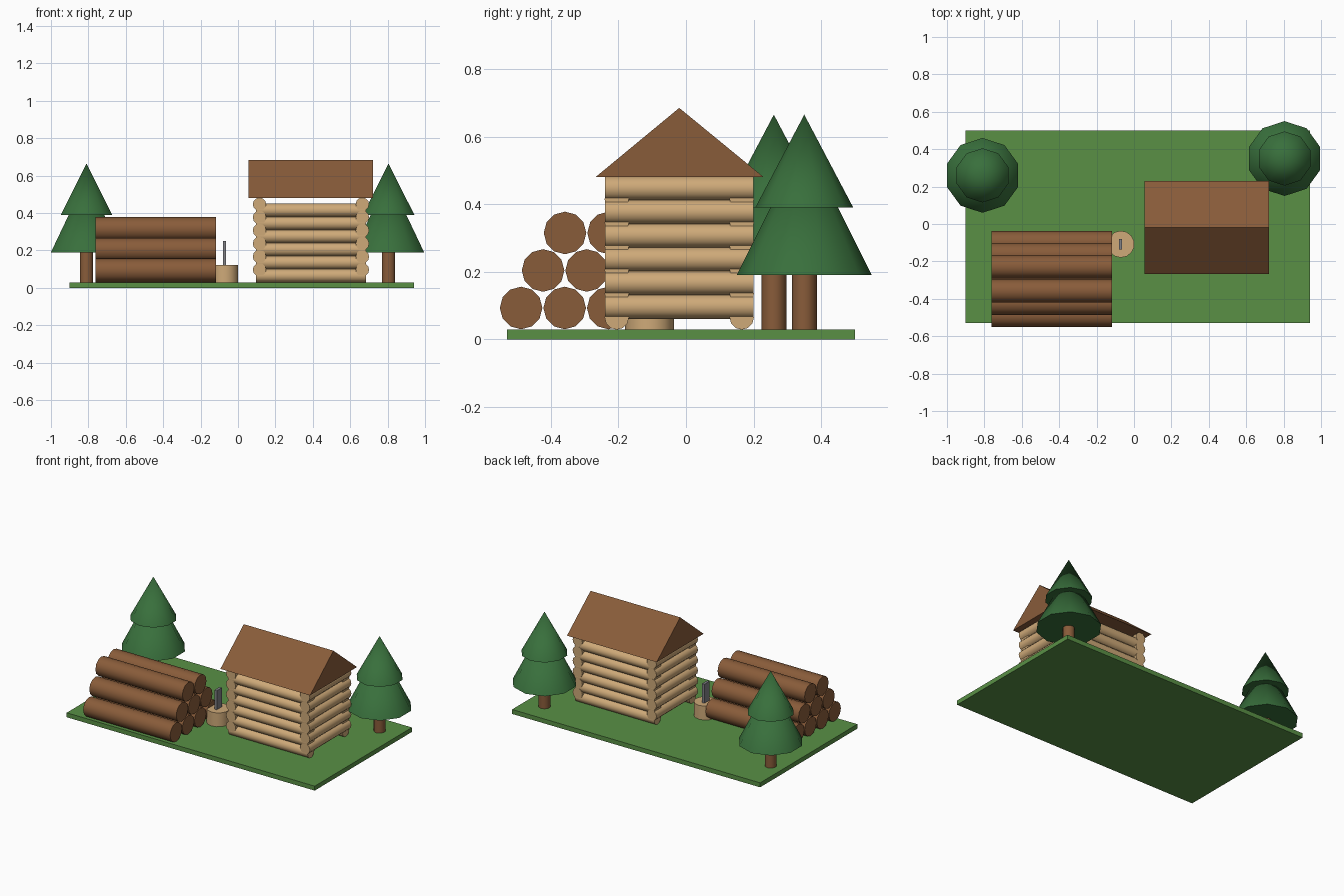
import bpy, bmesh, math
from mathutils import Matrix, Vector

if "Cube" in bpy.data.objects:
    bpy.data.objects.remove(bpy.data.objects["Cube"])


def material(name, rgb):
    m = bpy.data.materials.new(name)
    m.diffuse_color = (*rgb, 1)
    m.use_nodes = True
    m.node_tree.nodes["Principled BSDF"].inputs["Base Color"].default_value = m.diffuse_color
    return m


GRASS = material("grass", (0.10, 0.28, 0.06))
BARK = material("bark", (0.25, 0.107, 0.042))
TIMBER = material("timber", (0.62, 0.40, 0.19))
LEAF = material("foliage", (0.04, 0.16, 0.045))
STEEL = material("steel", (0.22, 0.22, 0.24))


def finish(name, bm, mat, smooth=False):
    bmesh.ops.recalc_face_normals(bm, faces=bm.faces)
    me = bpy.data.meshes.new(name)
    bm.to_mesh(me)
    bm.free()
    me.materials.append(mat)
    ob = bpy.data.objects.new(name, me)
    bpy.context.collection.objects.link(ob)
    if smooth:
        bpy.ops.object.select_all(action='DESELECT')
        ob.select_set(True)
        bpy.context.view_layer.objects.active = ob
        bpy.ops.object.shade_smooth_by_angle(angle=math.radians(40))
    return ob


def box(name, lo, hi, mat):
    lo, hi = Vector(lo), Vector(hi)
    bm = bmesh.new()
    bmesh.ops.create_cube(bm, size=1, matrix=Matrix.Translation((lo + hi) / 2)
                          @ Matrix.Diagonal((*(hi - lo), 1)))
    return finish(name, bm, mat)


def round_part(name, start, end, r1, r2, mat, sides):
    """Cylinder or cone running from start to end."""
    start, end = Vector(start), Vector(end)
    axis = end - start
    rot = {0: Matrix.Rotation(math.pi / 2, 4, 'Y'),
           1: Matrix.Rotation(-math.pi / 2, 4, 'X'),
           2: Matrix.Identity(4)}[max(range(3), key=lambda i: abs(axis[i]))]
    bm = bmesh.new()
    bmesh.ops.create_cone(bm, cap_ends=True, segments=sides, radius1=r1, radius2=r2,
                          depth=axis.length,
                          matrix=Matrix.Translation((start + end) / 2) @ rot)
    return finish(name, bm, mat, True)


# Ground slab
box("ground", (-0.90, -0.53, 0), (0.94, 0.50, 0.03), GRASS)

# Trees: trunk and two stacked cones
for side, x, y in (("left", -0.81, 0.26), ("right", 0.805, 0.35)):
    round_part(f"{side}_tree_trunk", (x, y, 0.03), (x, y, 0.21), 0.037, 0.037, BARK, 10)
    round_part(f"{side}_tree_lower_branches", (x, y, 0.19), (x, y, 0.59), 0.20, 0, LEAF, 10)
    round_part(f"{side}_tree_upper_branches", (x, y, 0.39), (x, y, 0.665), 0.145, 0, LEAF, 10)

# Log pile: rows of 4, 3 and 2
for row, count in enumerate((4, 3, 2)):
    for i in range(count):
        y, z = -0.488 + 0.065 * row + 0.129 * i, 0.093 + 0.111 * row
        round_part(f"pile_log_{row}_{i}", (-0.763, y, z), (-0.118, y, z),
                   0.063, 0.063, BARK, 12)

# Chopping stump with blade standing in it
round_part("chopping_stump", (-0.07, -0.108, 0.03), (-0.07, -0.108, 0.123),
           0.072, 0.072, TIMBER, 14)
box("axe_blade", (-0.081, -0.135, 0.11), (-0.063, -0.08, 0.25), STEEL)

# Cabin walls: interlocking logs, side rows half a log higher
for row in range(6):
    z = 0.065 + 0.07 * row
    for name, y in (("front", -0.205), ("back", 0.165)):
        round_part(f"cabin_{name}_log_{row}", (0.095, y, z), (0.685, y, z),
                   0.036, 0.036, TIMBER, 12)
    for name, x in (("left", 0.115), ("right", 0.665)):
        round_part(f"cabin_{name}_log_{row}", (x, -0.24, z + 0.032), (x, 0.20, z + 0.032),
                   0.036, 0.036, TIMBER, 12)

# Gable roof prism
bm = bmesh.new()
end = bm.faces.new([bm.verts.new((0.057, y, z)) for y, z in
                    ((-0.268, 0.48), (0.23, 0.48), (-0.02, 0.685))])
ext = bmesh.ops.extrude_face_region(bm, geom=[end], use_keep_orig=True)
bmesh.ops.translate(bm, vec=(0.665, 0, 0),
                    verts=[g for g in ext["geom"] if isinstance(g, bmesh.types.BMVert)])
finish("roof", bm, BARK)
